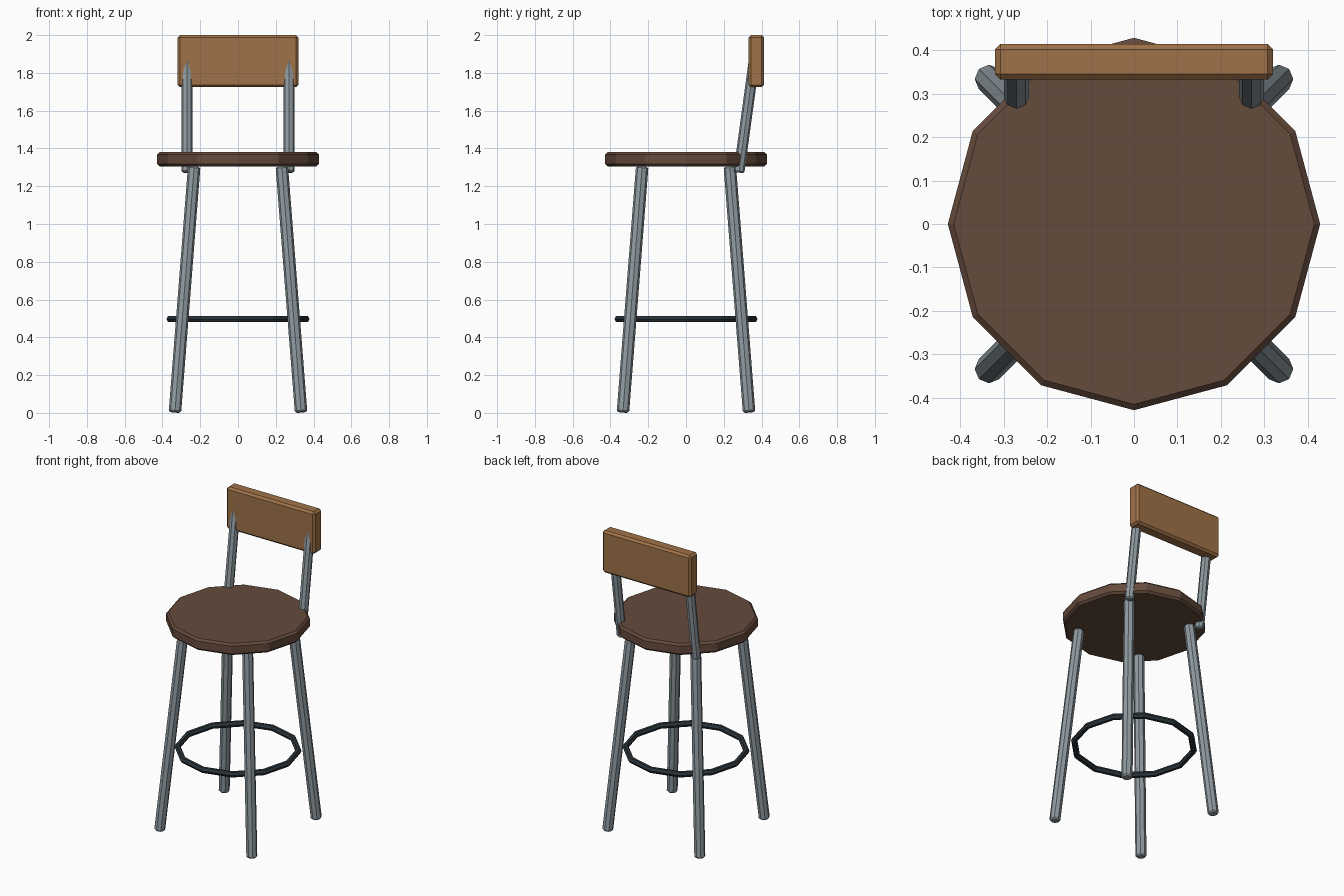
import bpy
import math
from mathutils import Vector

cube = bpy.data.objects.get("Cube")
if cube:
    bpy.data.objects.remove(cube, do_unlink=True)


def material(name, rgb):
    mat = bpy.data.materials.new(name)
    mat.use_nodes = True
    color = (*rgb, 1)
    mat.diffuse_color = color
    mat.node_tree.nodes["Principled BSDF"].inputs["Base Color"].default_value = color
    return mat


dark_wood = material("dark wood", (0.13, 0.07, 0.045))
light_wood = material("light wood", (0.35, 0.17, 0.065))
steel = material("steel", (0.28, 0.33, 0.36))
dark_metal = material("dark metal", (0.024, 0.036, 0.044))


def finish(name, mat, bevel=0):
    obj = bpy.context.object
    obj.name = name
    obj.data.materials.append(mat)
    if bevel:
        mod = obj.modifiers.new("Edge bevel", "BEVEL")
        mod.width = bevel
        mod.segments = 1
        mod.limit_method = "ANGLE"
        mod.angle_limit = math.radians(50)
    return obj


def rod(name, start, end, radius):
    """Eight-sided tube between two points with chamfered ends."""
    a, b = Vector(start), Vector(end)
    bpy.ops.mesh.primitive_cylinder_add(
        vertices=8, radius=radius, depth=(b - a).length, location=(a + b) / 2,
        rotation=Vector((0, 0, 1)).rotation_difference(b - a).to_euler())
    return finish(name, steel, 0.008)


# Round twelve-sided seat
bpy.ops.mesh.primitive_cylinder_add(vertices=12, radius=0.428, depth=0.076,
                                    location=(0, 0, 1.342))
finish("seat", dark_wood, 0.013)

# Splayed legs and back posts
for side, sx in (("left", 1), ("right", -1)):
    for end, sy in (("front", -1), ("back", 1)):
        rod(f"{end}_{side}_leg", (sx * 0.334, sy * 0.334, 0.003),
            (sx * 0.232, sy * 0.232, 1.303), 0.033)
    rod(f"{side}_back_post", (sx * 0.27, 0.28, 1.272),
        (sx * 0.27, 0.363, 1.88), 0.029)

# Backrest board
bpy.ops.mesh.primitive_cube_add(size=1, location=(0, 0.373, 1.862))
bpy.context.object.scale = (0.64, 0.082, 0.276)
bpy.ops.object.transform_apply(location=False, rotation=False, scale=True)
finish("backrest", light_wood, 0.013)

# Foot ring
bpy.ops.mesh.primitive_torus_add(major_segments=12, minor_segments=6,
                                 major_radius=0.36, minor_radius=0.019,
                                 location=(0, 0, 0.497))
finish("foot_ring", dark_metal)
